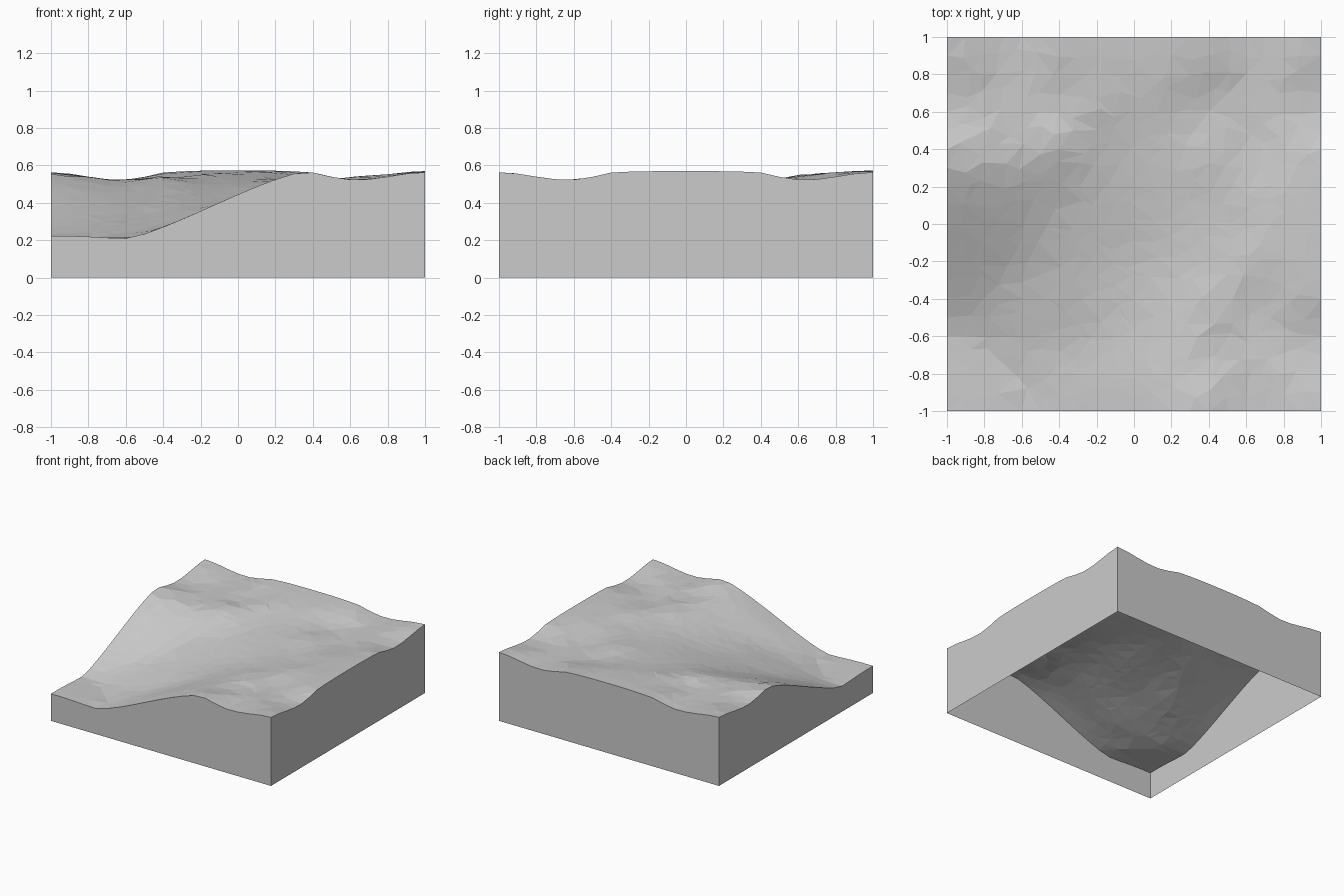
import bpy, bmesh, math, random
from mathutils import Vector, noise

random.seed(4)
if "Cube" in bpy.data.objects:
    bpy.data.objects.remove(bpy.data.objects["Cube"])

N = 20            # cells along each side
RIM = 0.577       # height of the high ground


def smooth(a, b, t):
    t = max(0.0, min(1.0, (t - a) / (b - a)))
    return t * t * (3 - 2 * t)


def groove(t):
    """Shallow dip that runs parallel to each border."""
    t = abs(t)
    return 0.054 * smooth(0.28, 0.62, t) - 0.04 * smooth(0.64, 1.0, t)


def fade(base, t):
    """Grooves get shallower toward the middle of the tile."""
    return base + (1 - base) * smooth(0.1, 0.5, abs(t))


def height(x, y):
    # high ground with border grooves
    high = RIM - max(groove(x) * fade(0.55, y), groove(y) * fade(0.3, x))
    # sunken corner: short straight banks at the borders, long easing diagonal
    dx, dy = x + 1, y + 1
    r = math.hypot(dx, dy)
    spread = math.sin(2 * math.atan2(dy, dx)) ** 4 if r > 0 else 0
    t = max(0.0, min(1.0, (r - 0.42) / (0.92 + 1.15 * spread)))
    bank = 0.75 * t + 0.25 * smooth(0, 1, t)
    ease = 1 - (1 - t) ** 1.8
    k = bank + (ease - bank) * spread
    low = 0.222 - 0.012 * smooth(0.1, 0.4, r)
    # light roughness that fades out at the border
    inside = smooth(0, 0.25, 1 - max(abs(x), abs(y)))
    bump = 0.009 * noise.noise(Vector((x * 3, y * 3, 3.1))) - 0.004
    return low + (high - low) * k + bump * inside


def gray_material():
    mat = bpy.data.materials.new("stone_gray")
    mat.use_nodes = True
    color = (0.6, 0.6, 0.6, 1)
    mat.diffuse_color = color
    mat.node_tree.nodes["Principled BSDF"].inputs["Base Color"].default_value = color
    return mat


bm = bmesh.new()
bmesh.ops.create_grid(bm, x_segments=N, y_segments=N, size=1)

# ground: irregular low-poly facets, straight border
step = 2 / N
for v in bm.verts:
    if max(abs(v.co.x), abs(v.co.y)) < 0.999:
        v.co.x += random.uniform(-0.36, 0.36) * step
        v.co.y += random.uniform(-0.36, 0.36) * step
    v.co.z = height(v.co.x, v.co.y)
border = [e for e in bm.edges if e.is_boundary]
bmesh.ops.triangulate(bm, faces=bm.faces[:], quad_method='SHORT_EDGE')

# side walls: border dropped to the base, open underneath
new = bmesh.ops.extrude_edge_only(bm, edges=border)["geom"]
for v in new:
    if isinstance(v, bmesh.types.BMVert):
        v.co.z = 0
bmesh.ops.recalc_face_normals(bm, faces=bm.faces[:])
if sum(f.normal.z for f in bm.faces) < 0:
    bmesh.ops.reverse_faces(bm, faces=bm.faces[:])

mesh = bpy.data.meshes.new("terrain_tile")
bm.to_mesh(mesh)
bm.free()
mesh.materials.append(gray_material())
tile = bpy.data.objects.new("terrain_tile", mesh)
bpy.context.collection.objects.link(tile)
